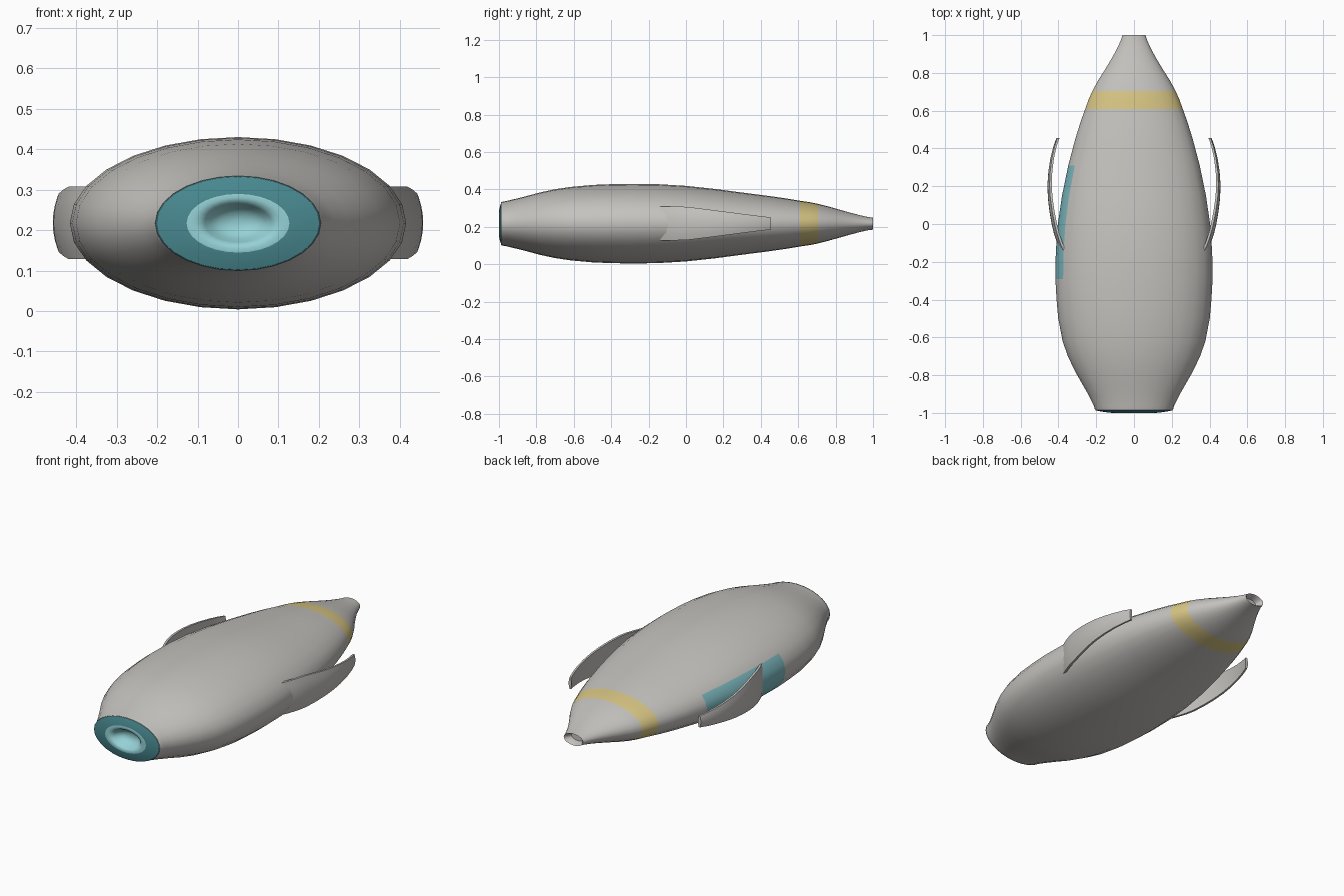
import bpy, bmesh, math

if "Cube" in bpy.data.objects:
    bpy.data.objects.remove(bpy.data.objects["Cube"])

CZ = 0.217      # height of the body axis
SIDES = 28


def material(name, rgb):
    m = bpy.data.materials.new(name)
    m.diffuse_color = (*rgb, 1)
    m.use_nodes = True
    m.node_tree.nodes["Principled BSDF"].inputs["Base Color"].default_value = m.diffuse_color
    return m


GREY = material("warm grey", (0.56, 0.545, 0.52))
YELLOW = material("band yellow", (0.68, 0.56, 0.23))
TEAL = material("dark teal", (0.065, 0.25, 0.28))
CYAN = material("light cyan", (0.30, 0.64, 0.67))
BLUE = material("panel blue", (0.20, 0.48, 0.52))


def finish(bm, name, mats, angle):
    bmesh.ops.recalc_face_normals(bm, faces=bm.faces[:])
    me = bpy.data.meshes.new(name)
    bm.to_mesh(me)
    bm.free()
    ob = bpy.data.objects.new(name, me)
    bpy.context.collection.objects.link(ob)
    for m in mats:
        me.materials.append(m)
    bpy.ops.object.select_all(action='DESELECT')
    ob.select_set(True)
    bpy.context.view_layer.objects.active = ob
    bpy.ops.object.shade_smooth_by_angle(angle=math.radians(angle))
    return ob


def ring_loft(stations):
    """Elliptical rings (y, half width, half height), closed at both ends."""
    bm = bmesh.new()
    rings = []
    for y, rx, rz in stations:
        rings.append([bm.verts.new((rx * math.cos(2 * math.pi * i / SIDES), y,
                                    CZ + rz * math.sin(2 * math.pi * i / SIDES)))
                      for i in range(SIDES)])
    for a, b in zip(rings, rings[1:]):
        for i in range(SIDES):
            j = (i + 1) % SIDES
            bm.faces.new((a[i], a[j], b[j], b[i]))
    bm.faces.new(rings[0])
    bm.faces.new(rings[-1])
    return bm


# Body: hull with rounded front lip and a hollow tail
hull = [(-0.988, 0.202, 0.115), (-0.978, 0.208, 0.118), (-0.96, 0.213, 0.121),
        (-0.91, 0.238, 0.133), (-0.85, 0.272, 0.148), (-0.78, 0.312, 0.167),
        (-0.70, 0.350, 0.184), (-0.62, 0.378, 0.196), (-0.50, 0.401, 0.207),
        (-0.40, 0.410, 0.211), (-0.29, 0.416, 0.213), (-0.15, 0.414, 0.211),
        (0.0, 0.403, 0.202), (0.15, 0.381, 0.186), (0.31, 0.348, 0.165),
        (0.45, 0.311, 0.147), (0.54, 0.283, 0.134), (0.61, 0.258, 0.122),
        (0.66, 0.240, 0.115), (0.705, 0.220, 0.106), (0.76, 0.190, 0.092),
        (0.82, 0.152, 0.075), (0.88, 0.116, 0.058), (0.93, 0.089, 0.045),
        (0.97, 0.071, 0.036), (1.0, 0.060, 0.032), (0.992, 0.050, 0.027),
        (0.96, 0.040, 0.021)]
bm = ring_loft(hull)
for f in bm.faces:
    c = f.calc_center_median()
    if 0.61 < c.y < 0.705:
        f.material_index = 1                      # yellow band
    elif -0.29 < c.y < 0.31 and c.x < 0:
        if abs(math.degrees(math.atan2((c.z - CZ) / 0.21, -c.x / 0.41))) < 25.7:
            f.material_index = 2                  # side panel, left only
finish(bm, "body", [GREY, YELLOW, BLUE], 60)

# Nose intake: teal face, light ring and a hollow centre
nose = [(-0.986, 1.0), (-0.992, 0.86), (-0.997, 0.70), (-0.999, 0.62),
        (-1.0, 0.54), (-0.997, 0.46), (-0.985, 0.40), (-0.965, 0.33),
        (-0.95, 0.22), (-0.944, 0.08)]
bm = ring_loft([(y, 0.205 * s, 0.117 * s) for y, s in nose])
for f in bm.faces:
    c = f.calc_center_median()
    rim = max(math.hypot(v.co.x / 0.205, (v.co.z - CZ) / 0.117) for v in f.verts)
    if len(f.verts) == 4 and rim > 0.63:
        f.material_index = 0
    else:
        f.material_index = 1
back = max((f for f in bm.faces if len(f.verts) > 4), key=lambda f: f.calc_area())
bm.faces.remove(back)                             # open side sits in the hull
for f in bm.faces:
    f.normal_update()
bmesh.ops.recalc_face_normals(bm, faces=bm.faces[:])
if sum(f.normal.y * f.calc_area() for f in bm.faces) > 0:
    bmesh.ops.reverse_faces(bm, faces=bm.faces[:])
me = bpy.data.meshes.new("nose_intake")
bm.to_mesh(me)
bm.free()
for m in (TEAL, CYAN):
    me.materials.append(m)
me.shade_smooth()
bpy.context.collection.objects.link(bpy.data.objects.new("nose_intake", me))

# The hull's own front cap would hide the hollow, so remove it
me = bpy.data.objects["body"].data
bm = bmesh.new()
bm.from_mesh(me)
caps = [f for f in bm.faces if len(f.verts) > 4 and f.calc_center_median().y < 0]
bmesh.ops.delete(bm, geom=caps, context='FACES_ONLY')
bm.to_mesh(me)
bm.free()

# Fins: bowed, tapered blades (y, outer x, half height)
blade = [(-0.14, 0.390, 0.090), (-0.10, 0.407, 0.090), (-0.05, 0.424, 0.090),
         (0.0, 0.436, 0.089), (0.07, 0.448, 0.081), (0.14, 0.456, 0.072),
         (0.21, 0.458, 0.063), (0.28, 0.453, 0.054), (0.35, 0.442, 0.045),
         (0.41, 0.427, 0.038), (0.455, 0.411, 0.032)]
ACROSS = 6


def fin(name, side):
    bm = bmesh.new()
    rows = []
    for y, x, h in blade:
        thick = 0.014 + 0.08 * h
        outer, inner = [], []
        for k in range(ACROSS + 1):
            t = 2 * k / ACROSS - 1
            px = x - 0.016 * (h / 0.09) * t * t
            outer.append(bm.verts.new((side * px, y, 0.218 + t * h)))
            inner.append(bm.verts.new((side * (px - thick * (1 - 0.4 * t * t)), y,
                                       0.218 + t * h)))
        rows.append(outer + inner[::-1])
    n = len(rows[0])
    for a, b in zip(rows, rows[1:]):
        for i in range(n):
            j = (i + 1) % n
            bm.faces.new((a[i], a[j], b[j], b[i]))
    bm.faces.new(rows[0])
    bm.faces.new(rows[-1])
    finish(bm, name, [GREY], 40)


fin("right_fin", 1)
fin("left_fin", -1)
